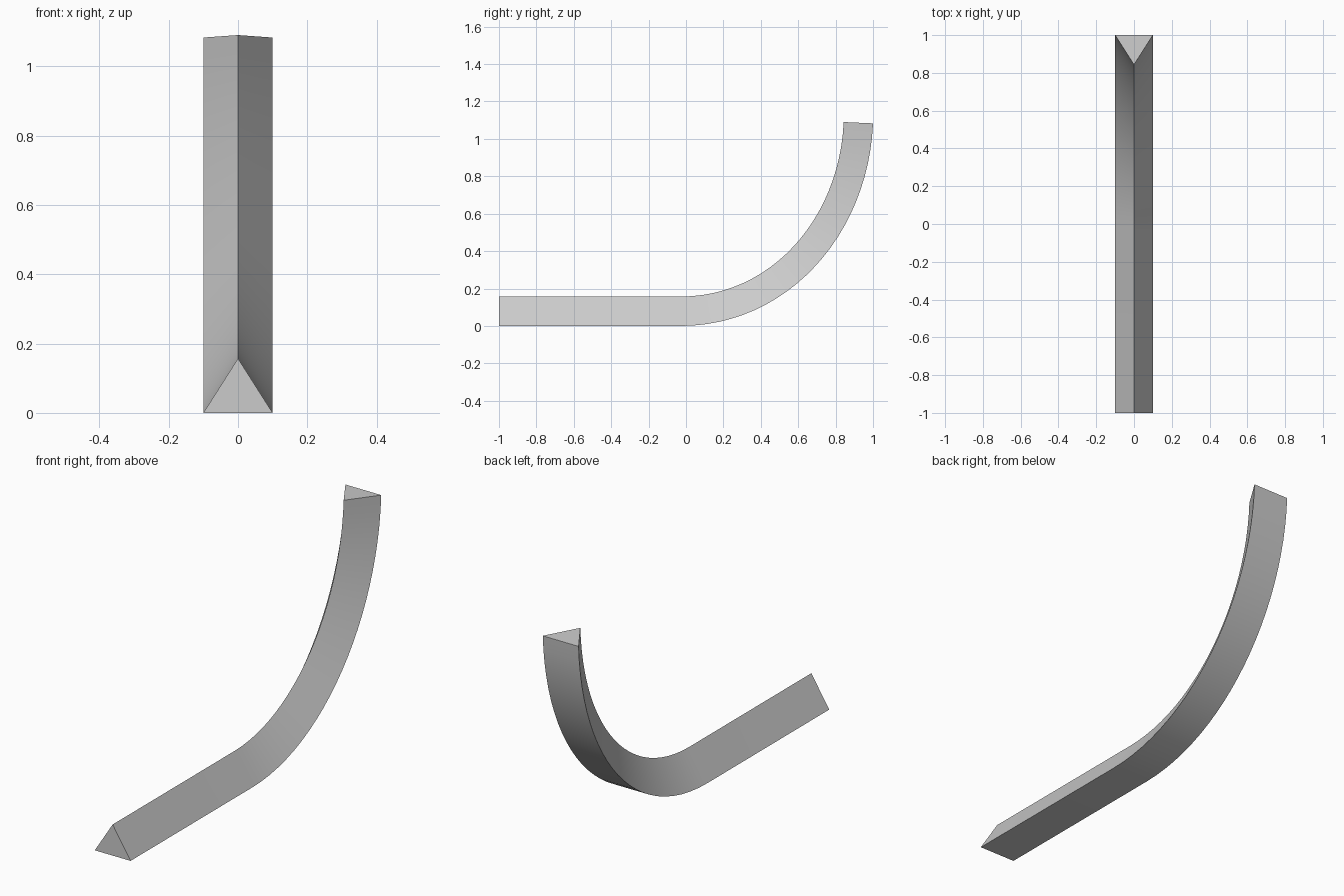
import bpy, bmesh
from mathutils import Vector
from mathutils.geometry import interpolate_bezier

if "Cube" in bpy.data.objects:
    bpy.data.objects.remove(bpy.data.objects["Cube"])

# Path of the underside (y, z): straight run, then a bend turning upward
START, END = Vector((-0.03, 0, 0)), Vector((1.0, 1.083, 0))
T_END = Vector((0.045, 0.999, 0))
N = 25
bend = interpolate_bezier(START, START + Vector((0.57, 0, 0)), END - T_END * 0.6, END, N)
path = [Vector((-1, 0, 0))] + list(bend)
W, H = 0.1, 0.157   # half width and height of the triangular section

bm = bmesh.new()
rings = []
for i, p in enumerate(path):
    # Direction along the path at this station
    if i <= 1:
        t = Vector((1, 0, 0))
    elif i == len(path) - 1:
        t = T_END
    else:
        t = (path[i + 1] - path[i - 1]).normalized()
    n = Vector((-t.y, t.x, 0))
    a = p + n * H
    rings.append([bm.verts.new((-W, p.x, p.y)), bm.verts.new((W, p.x, p.y)),
                  bm.verts.new((0, a.x, a.y))])

# Side walls and end caps
for r, s in zip(rings, rings[1:]):
    for k in range(3):
        j = (k + 1) % 3
        bm.faces.new((r[k], r[j], s[j], s[k]))
bm.faces.new(rings[0])
bm.faces.new(rings[-1])
bmesh.ops.recalc_face_normals(bm, faces=bm.faces)

me = bpy.data.meshes.new("curved_triangular_bar")
bm.to_mesh(me)
bm.free()
bar = bpy.data.objects.new("curved_triangular_bar", me)
bpy.context.collection.objects.link(bar)
bpy.context.view_layer.objects.active = bar
bar.select_set(True)
bpy.ops.object.shade_smooth_by_angle(angle=0.5)
